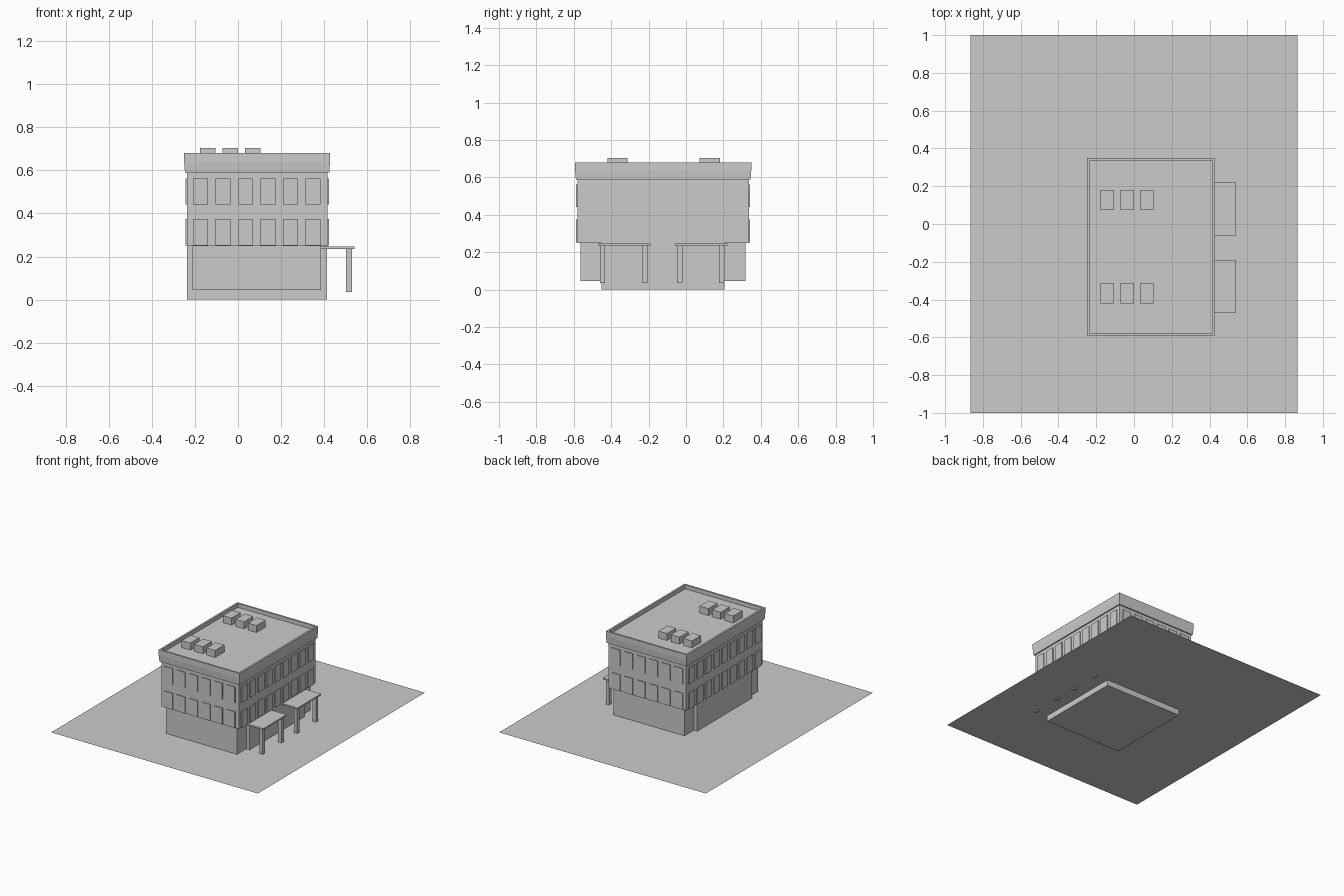
import bpy, bmesh

if "Cube" in bpy.data.objects:
    bpy.data.objects.remove(bpy.data.objects["Cube"])


def box(name, x0, x1, y0, y1, z0, z1):
    """Axis-aligned box from its limits."""
    me = bpy.data.meshes.new(name)
    bm = bmesh.new()
    bmesh.ops.create_cube(bm, size=1)
    for v in bm.verts:
        v.co = (x1 if v.co.x > 0 else x0,
                y1 if v.co.y > 0 else y0,
                z1 if v.co.z > 0 else z0)
    bm.to_mesh(me)
    bm.free()
    ob = bpy.data.objects.new(name, me)
    bpy.context.collection.objects.link(ob)
    return ob


# Ground sheet
bpy.ops.mesh.primitive_plane_add(size=2, location=(0, 0, 0.044))
ground = bpy.context.object
ground.name = "ground"
ground.scale.x = 0.866

# Ground floor: two crossing blocks leave notched corners
box("ground_floor_long", -0.21, 0.386, -0.563, 0.318, 0.045, 0.25)
box("ground_floor_wide", -0.237, 0.413, -0.452, 0.205, 0, 0.25)

# Upper storeys, top face is the sunken roof
X0, X1, Y0, Y1 = -0.237, 0.414, -0.58, 0.336
box("upper_storeys", X0, X1, Y0, Y1, 0.25, 0.65)

# Parapet band: closed rectangular ring, slightly narrower at the bottom
rings = [(0.009, 0.59), (0.013, 0.64), (0.013, 0.68), (-0.001, 0.68), (-0.001, 0.59)]
bm = bmesh.new()
loops = []
for d, z in rings:
    loops.append([bm.verts.new(p) for p in (
        (X0 - d, Y0 - d, z), (X1 + d, Y0 - d, z),
        (X1 + d, Y1 + d, z), (X0 - d, Y1 + d, z))])
for a, b in zip(loops, loops[1:] + loops[:1]):
    for i in range(4):
        j = (i + 1) % 4
        bm.faces.new((a[i], a[j], b[j], b[i]))
bmesh.ops.recalc_face_normals(bm, faces=bm.faces)
me = bpy.data.meshes.new("parapet")
bm.to_mesh(me)
bm.free()
bpy.context.collection.objects.link(bpy.data.objects.new("parapet", me))

# Window panels on all four walls, two rows
D, W = 0.007, 0.035
for z0, z1 in ((0.252, 0.375), (0.442, 0.563)):
    for i in range(6):
        x = -0.174 + i * 0.1045
        box("front_window", x - W, x + W, Y0 - D, Y0 + D, z0, z1)
        box("back_window", x - W, x + W, Y1 - D, Y1 + D, z0, z1)
    for i in range(9):
        y = -0.518 + i * 0.099
        box("left_window", X0 - D, X0 + D, y - W, y + W, z0, z1)
        box("right_window", X1 - D, X1 + D, y - W, y + W, z0, z1)

# Rooftop units in two rows of three
for y in (0.127, -0.367):
    for x in (-0.141, -0.036, 0.068):
        box("roof_unit", x - 0.036, x + 0.036, y - 0.054, y + 0.054, 0.64, 0.703)

# Two side canopies on square posts
for y0, y1, posts in ((-0.47, -0.19, (-0.446, -0.221)), (-0.06, 0.222, (-0.034, 0.191))):
    box("canopy", 0.386, 0.541, y0, y1, 0.235, 0.246)
    for y in posts:
        box("canopy_post", 0.501, 0.529, y - 0.014, y + 0.014, 0.035, 0.236)
